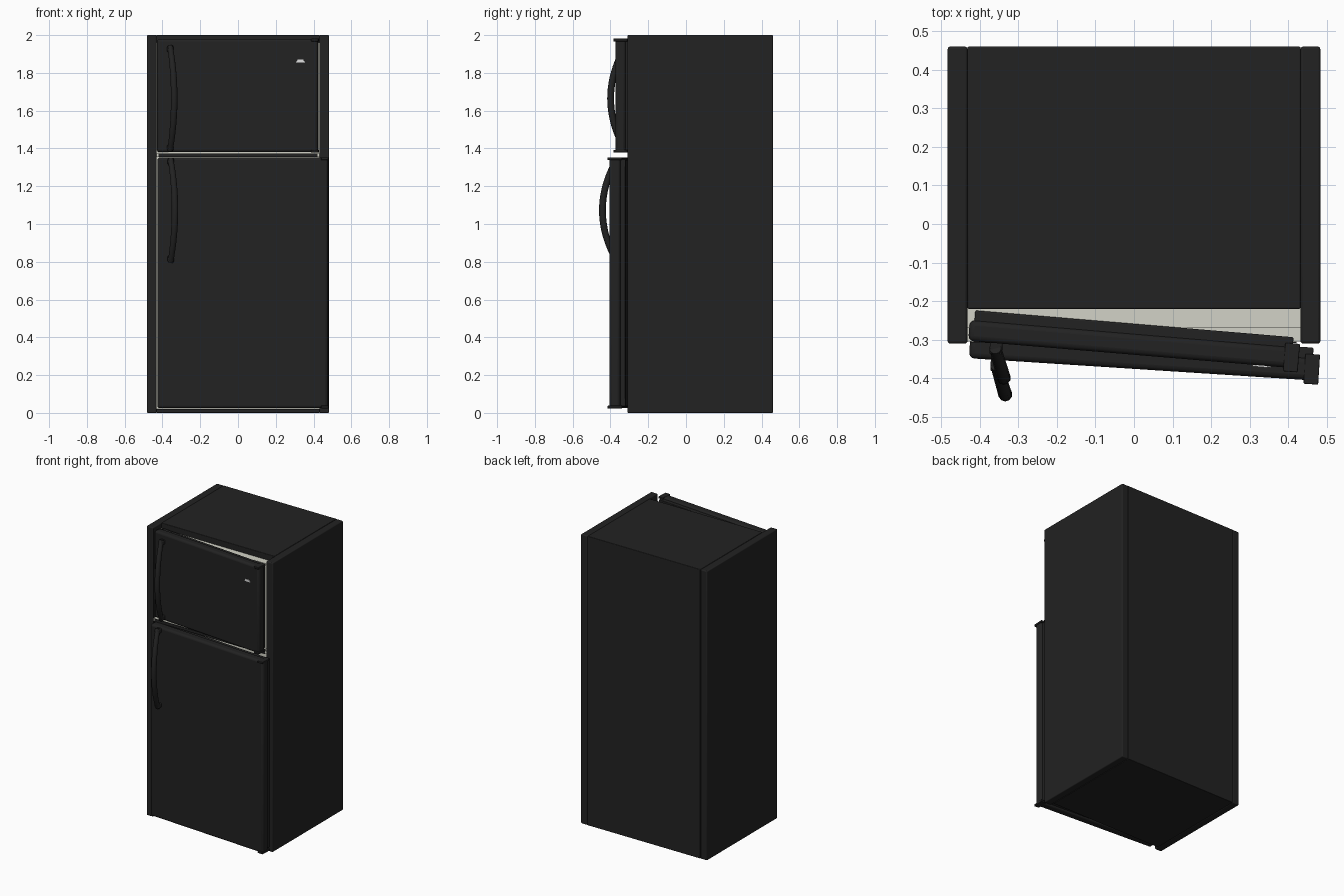
import bpy, math
from mathutils import Matrix, Vector

if "Cube" in bpy.data.objects:
    bpy.data.objects.remove(bpy.data.objects["Cube"])


def material(name, rgb):
    m = bpy.data.materials.new(name)
    m.diffuse_color = (*rgb, 1)
    m.use_nodes = True
    m.node_tree.nodes["Principled BSDF"].inputs["Base Color"].default_value = m.diffuse_color
    return m


BLACK = material("black enamel", (0.016, 0.016, 0.016))
CREAM = material("cream liner", (0.65, 0.65, 0.57))
SILVER = material("silver badge", (0.75, 0.75, 0.75))


def box(name, x, y, z, mat, bevel=0.0, frame=None, segments=3):
    """Box from (min, max) ranges, optionally placed in a door's frame."""
    bpy.ops.mesh.primitive_cube_add(size=1)
    ob = bpy.context.object
    ob.name = name
    size = [b - a for a, b in (x, y, z)]
    mid = Vector([(a + b) / 2 for a, b in (x, y, z)])
    ob.data.transform(Matrix.Translation(mid) @ Matrix.Diagonal((*size, 1)))
    ob.data.materials.append(mat)
    if frame:
        ob.matrix_world = frame
    if bevel:
        mod = ob.modifiers.new("rounded_edges", 'BEVEL')
        mod.width, mod.segments = bevel, segments
        bpy.ops.object.shade_smooth_by_angle(angle=math.radians(35))
    return ob


def handle(name, x, z0, z1, frame):
    """Bowed grip that rises off the door and leans slightly to the right."""
    cu = bpy.data.curves.new(name, 'CURVE')
    cu.dimensions = '3D'
    cu.bevel_depth, cu.bevel_resolution = 0.018, 3
    cu.use_fill_caps = True
    sp = cu.splines.new('POLY')
    n = 20
    sp.points.add(n)
    for i, p in enumerate(sp.points):
        t = i / n
        bow = 1 - (2 * t - 1) ** 2
        p.co = (x + 0.028 * bow, -0.014 - 0.074 * bow, z0 + (z1 - z0) * t, 1)
        p.radius = 0.85 + 0.15 * bow
    ob = bpy.data.objects.new(name, cu)
    bpy.context.collection.objects.link(ob)
    cu.materials.append(BLACK)
    ob.matrix_world = frame
    bpy.context.view_layer.objects.active = ob
    bpy.ops.object.select_all(action='DESELECT')
    ob.select_set(True)
    bpy.ops.object.convert(target='MESH')
    bpy.ops.object.shade_smooth_by_angle(angle=math.radians(40))
    # feet joining the grip to the door
    for end, a in (("lower", z0), ("upper", z1 - 0.03)):
        box(f"{name}_{end}_foot", (x - 0.015, x + 0.018), (-0.03, 0.01),
            (a, a + 0.03), BLACK, 0.006, frame)


def door(name, origin, degrees, width, thick, z0, z1, grip):
    """Door standing slightly ajar: local x runs along it, y = 0 is its front."""
    frame = (Matrix.Translation((*origin, 0))
             @ Matrix.Rotation(math.radians(-degrees), 4, 'Z'))
    box(f"{name}_panel", (0, width), (0, thick * 0.68), (z0, z1), BLACK, 0.014, frame)
    box(f"{name}_back", (0.012, width - 0.015), (thick * 0.6, thick),
        (z0 + 0.01, z1 - 0.01), BLACK, 0.004, frame)
    # hinge caps at the top and bottom right corners
    for end, a in (("bottom", z0), ("top", z1 - 0.012)):
        box(f"{name}_{end}_hinge_cap", (width - 0.035, width + 0.003),
            (-0.01, thick * 0.8), (a - 0.001, a + 0.013), BLACK, 0.003, frame)
    handle(f"{name}_handle", 0.072, *grip, frame)
    return frame


# cabinet: deep side panels around a shorter body
for side, s in (("left", -1), ("right", 1)):
    x = sorted((s * 0.432, s * 0.483))
    box(f"{side}_side_panel", x, (-0.31, 0.46), (0, 2), BLACK, 0.006)
box("cabinet_body", (-0.432, 0.432), (-0.22, 0.46), (0, 2), BLACK, 0.004)
box("kick_plate", (-0.432, 0.432), (-0.28, -0.21), (0, 0.02), BLACK, 0.003)

# pale inner frame behind the doors and the divider between them
box("inner_liner", (-0.432, 0.432), (-0.27, -0.215), (0.02, 1.96), CREAM)
box("divider", (-0.432, 0.432), (-0.305, -0.22), (1.355, 1.374), CREAM)
box("divider_front", (-0.422, 0.422), (-0.309, -0.30), (1.354, 1.373), BLACK)

# doors
upper = door("freezer_door", (-0.43, -0.303), 4.8, 0.855, 0.08, 1.38, 1.98, (1.39, 1.94))
door("fridge_door", (-0.428, -0.348), 3.7, 0.905, 0.085, 0.025, 1.352, (0.80, 1.345))

# plain badge plate with a narrower top edge
badge = box("badge_plate", (0.74, 0.788), (-0.004, 0.002), (1.855, 1.87), SILVER, 0, upper)
for v in badge.data.vertices:
    if v.co.z > 1.86:
        v.co.x += 0.009 * (1 if v.co.x < 0.764 else -1)
